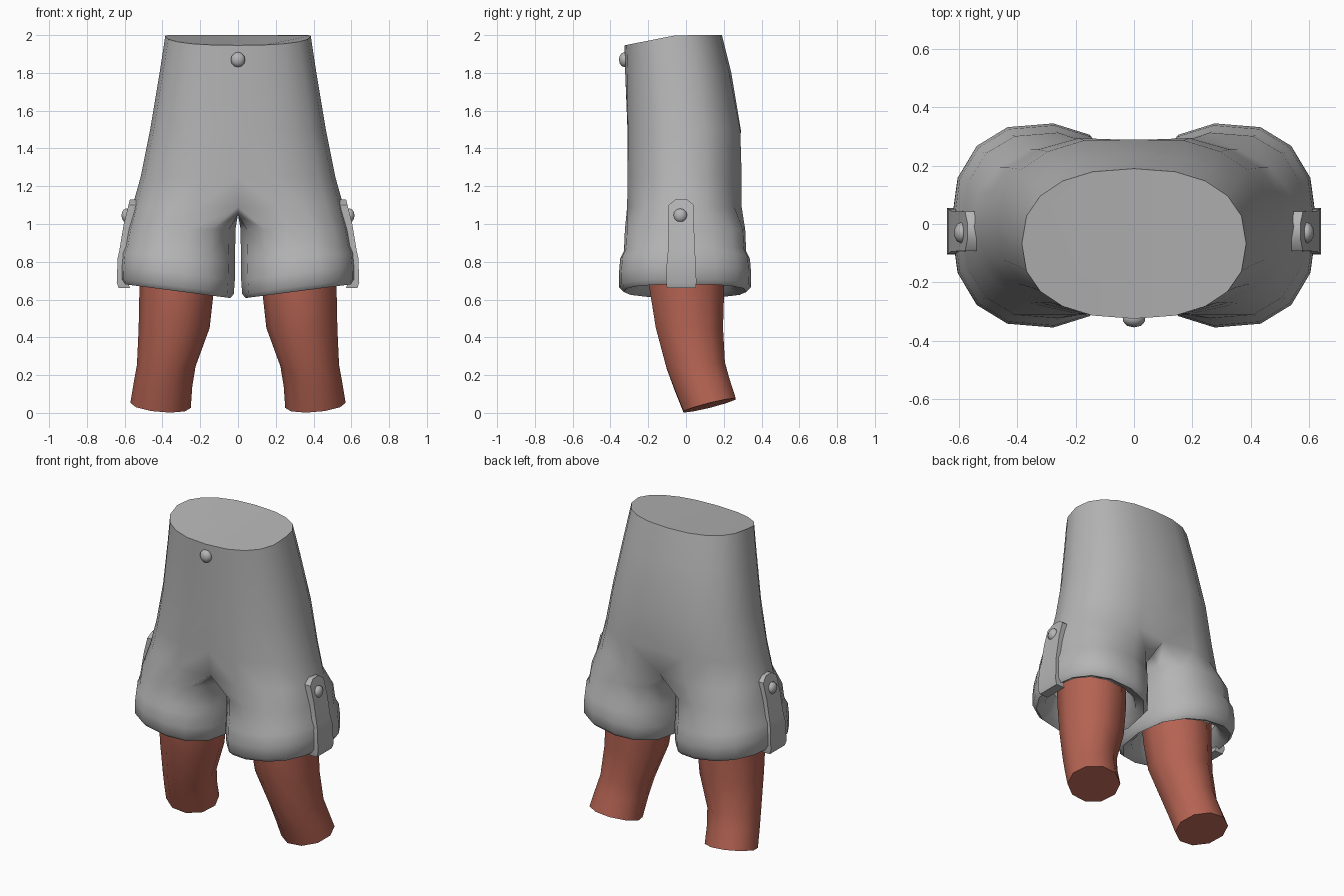
import bpy, bmesh
from math import sin, cos, radians, copysign

cube = bpy.data.objects.get("Cube")
if cube:
    bpy.data.objects.remove(cube)


def material(name, colour):
    m = bpy.data.materials.new(name)
    m.use_nodes = True
    m.diffuse_color = colour
    m.node_tree.nodes["Principled BSDF"].inputs["Base Color"].default_value = colour
    return m


GREY = material("grey cloth", (0.46, 0.46, 0.46, 1))
SKIN = material("reddish skin", (0.46, 0.125, 0.085, 1))


def finish(obj, mat, mirror=True, angle=50):
    obj.data.materials.clear()
    obj.data.materials.append(mat)
    bpy.ops.object.select_all(action='DESELECT')
    obj.select_set(True)
    bpy.context.view_layer.objects.active = obj
    bpy.ops.object.shade_smooth_by_angle(angle=radians(angle))
    if mirror:
        mod = obj.modifiers.new("Mirror", 'MIRROR')
        mod.merge_threshold = 0.002


def bridge(bm, a, b, closed=True):
    n = len(a)
    for i in range(n if closed else n - 1):
        j = (i + 1) % n
        bm.faces.new((a[i], a[j], b[j], b[i]))


def to_object(bm, name, mat, mirror=True, angle=50):
    bmesh.ops.recalc_face_normals(bm, faces=bm.faces)
    mesh = bpy.data.meshes.new(name)
    bm.to_mesh(mesh)
    bm.free()
    obj = bpy.data.objects.new(name, mesh)
    bpy.context.collection.objects.link(obj)
    finish(obj, mat, mirror, angle)


def loft(name, rings, mat, angle=50):
    bm = bmesh.new()
    loops = [[bm.verts.new(p) for p in ring] for ring in rings]
    for a, b in zip(loops, loops[1:]):
        bridge(bm, a, b)
    bm.faces.new(loops[0])
    bm.faces.new(loops[-1])
    to_object(bm, name, mat, True, angle)


def oval(angle, rx, ry, power=0.85):
    c, s = cos(angle), sin(angle)
    return (rx * copysign(abs(c) ** power, c), ry * copysign(abs(s) ** power, s))


# Shorts: half torso that splits into a closed trouser leg, then mirrored
OUTER = 11


def torso_ring(z, w, front, back, crease):
    cy, ry = (front + back) / 2, (back - front) / 2
    pts = []
    for i in range(OUTER):
        x, y = oval(radians(-90 + 18 * i), w, ry)
        if i in (0, OUTER - 1):
            x, y = 0, y - copysign(crease, y)
        y += cy
        dip = 0.055 * max(0, (-0.05 - y) / 0.28) if z > 1.95 else 0
        pts.append((x, y, z - dip))
    return pts


def leg_ring(z, cx, rx, ry, slope):
    angles = [-120 + 24 * i for i in range(OUTER)] + [150, 180, 210]
    pts = []
    for a in angles:
        x, y = oval(radians(a), rx, ry)
        pts.append((cx + x, y - 0.005, z + slope * x))
    return pts


torso = [torso_ring(*r) for r in (
    (2.0, 0.385, -0.325, 0.19, 0),
    (1.8, 0.415, -0.322, 0.24, 0),
    (1.5, 0.465, -0.32, 0.30, 0.01),
    (1.25, 0.515, -0.322, 0.308, 0.02),
    (1.09, 0.56, -0.325, 0.308, 0.04))]
legs = [leg_ring(*r) for r in (
    (0.97, 0.302, 0.288, 0.32, 0.0),
    (0.86, 0.31, 0.295, 0.325, 0.08),
    (0.82, 0.318, 0.302, 0.345, 0.1),
    (0.74, 0.322, 0.305, 0.352, 0.13),
    (0.67, 0.325, 0.303, 0.35, 0.13),
    (0.645, 0.325, 0.285, 0.325, 0.13),
    (0.67, 0.325, 0.245, 0.265, 0.13),
    (0.78, 0.325, 0.215, 0.225, 0.0))]

bm = bmesh.new()
upper = [[bm.verts.new(p) for p in ring] for ring in torso]
for a, b in zip(upper, upper[1:]):
    bridge(bm, a, b, closed=False)
bm.faces.new(upper[0])
crotch = [bm.verts.new((0, y, 1.05)) for y in (0.16, 0, -0.16)]
lower = [upper[-1] + crotch] + [[bm.verts.new(p) for p in ring] for ring in legs]
for a, b in zip(lower, lower[1:]):
    bridge(bm, a, b)
to_object(bm, "shorts", GREY, angle=65)


# Bare legs with slanted ends
def limb_ring(z, cx, cy, rx, ry, tilt=0):
    pts = []
    for i in range(10):
        a = radians(36 * i)
        x, y = rx * cos(a), ry * sin(a)
        pts.append((cx + x, cy + y, z + tilt * (y + x / 3)))
    return pts


loft("legs", [limb_ring(*r) for r in (
    (0.80, 0.325, 0.0, 0.2, 0.205),
    (0.65, 0.325, 0.005, 0.197, 0.207),
    (0.45, 0.338, 0.018, 0.188, 0.187),
    (0.25, 0.38, 0.052, 0.155, 0.162, 0.1),
    (0.15, 0.397, 0.085, 0.155, 0.152, 0.2),
    (0.04, 0.41, 0.125, 0.16, 0.145, 0.25))], SKIN)


# Side straps that hold up the cuffs
def strap_ring(z, x, half):
    return [(x - 0.06, -0.025 - half, z), (x, -0.025 - half, z),
            (x, -0.025 + half, z), (x - 0.06, -0.025 + half, z)]


loft("cuff_straps", [strap_ring(*r) for r in (
    (1.13, 0.572, 0.03), (1.10, 0.58, 0.068), (1.0, 0.605, 0.068),
    (0.86, 0.628, 0.07), (0.82, 0.637, 0.076), (0.69, 0.642, 0.08),
    (0.66, 0.632, 0.076))], GREY)


# Buttons
def button(name, location, scale, mirror):
    bm = bmesh.new()
    bmesh.ops.create_uvsphere(bm, u_segments=10, v_segments=6, radius=1)
    for v in bm.verts:
        v.co = [c * s + l for c, s, l in zip(v.co, scale, location)]
    to_object(bm, name, GREY, mirror, 60)


button("waist_button", (0, -0.325, 1.87), (0.04, 0.03, 0.04), False)
button("strap_buttons", (0.592, -0.03, 1.045), (0.026, 0.037, 0.037), True)
